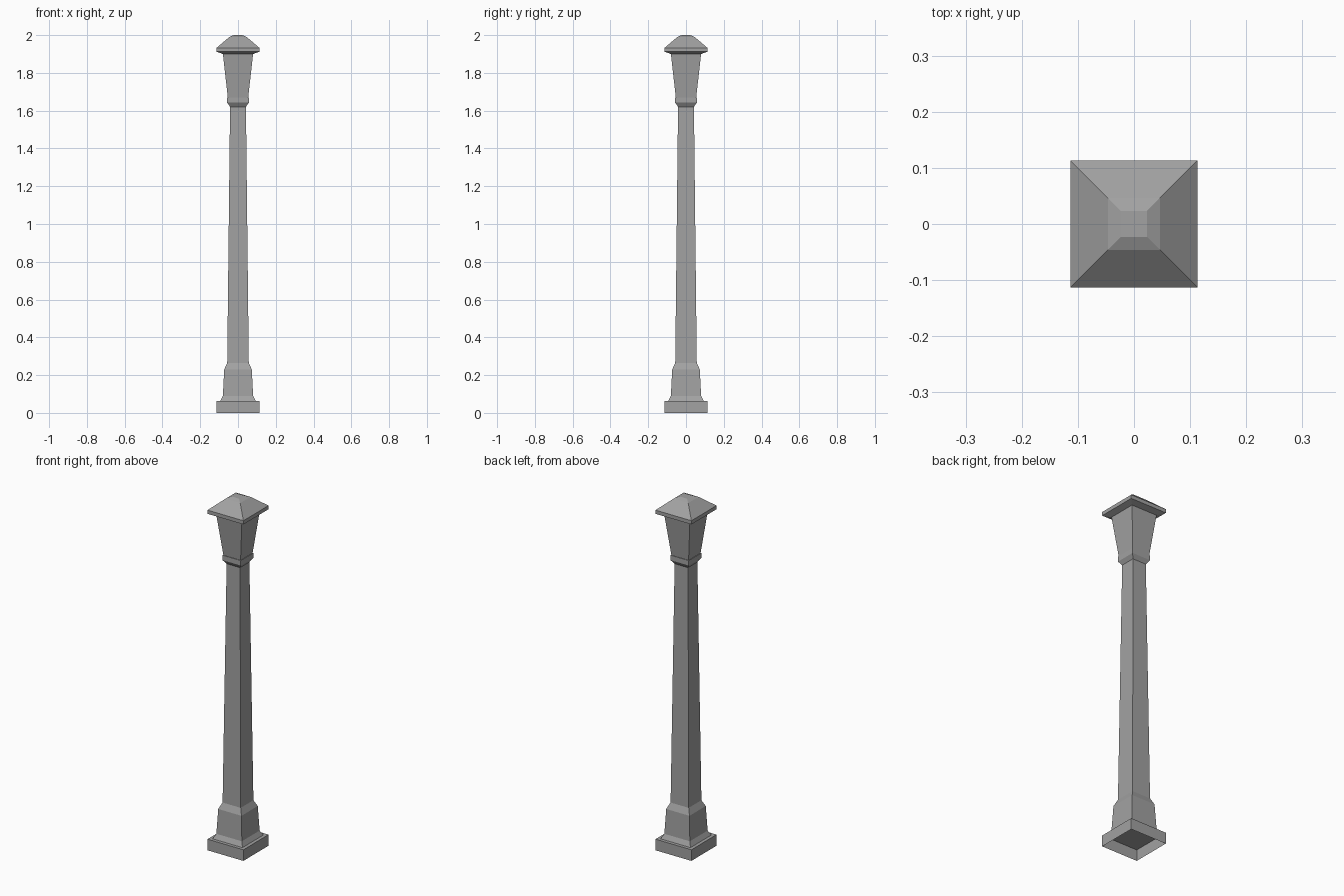
import bpy
import bmesh

if "Cube" in bpy.data.objects:
    bpy.data.objects.remove(bpy.data.objects["Cube"], do_unlink=True)

# Plain grey finish for the whole post
grey = bpy.data.materials.new("grey")
grey.use_nodes = True
colour = (0.36, 0.36, 0.36, 1)
grey.diffuse_color = colour
grey.node_tree.nodes["Principled BSDF"].inputs["Base Color"].default_value = colour


def square_part(name, profile, bottom=False, top=False):
    """Skin a stack of square rings given as (half width, height)."""
    bm = bmesh.new()
    rings = [[bm.verts.new((x * h, y * h, z))
              for x, y in ((-1, -1), (1, -1), (1, 1), (-1, 1))]
             for h, z in profile]
    for low, high in zip(rings, rings[1:]):
        for i in range(4):
            j = (i + 1) % 4
            bm.faces.new((low[i], low[j], high[j], high[i]))
    if bottom:
        bm.faces.new(rings[0][::-1])
    if top:
        bm.faces.new(rings[-1])
    mesh = bpy.data.meshes.new(name)
    bm.to_mesh(mesh)
    bm.free()
    mesh.materials.append(grey)
    obj = bpy.data.objects.new(name, mesh)
    bpy.context.collection.objects.link(obj)
    return obj


# Hollow foot block, open underneath
square_part("plinth", [(0.113, 0), (0.113, 0.063)], top=True)
# Flared pedestal
square_part("pedestal", [(0.094, 0.063), (0.08, 0.09), (0.073, 0.23), (0.057, 0.265)])
# Long tapered shaft
square_part("shaft", [(0.057, 0.265), (0.042, 1.625)])
# Collar below the lantern
square_part("collar", [(0.042, 1.62), (0.057, 1.642), (0.057, 1.67)], bottom=True, top=True)
# Lantern body widening upward
square_part("lantern", [(0.054, 1.67), (0.08, 1.9)])
# Hipped cap with eaves
square_part("cap", [(0.08, 1.9), (0.113, 1.912), (0.113, 1.933),
                    (0.046, 1.99), (0.023, 2.0)], bottom=True, top=True)
